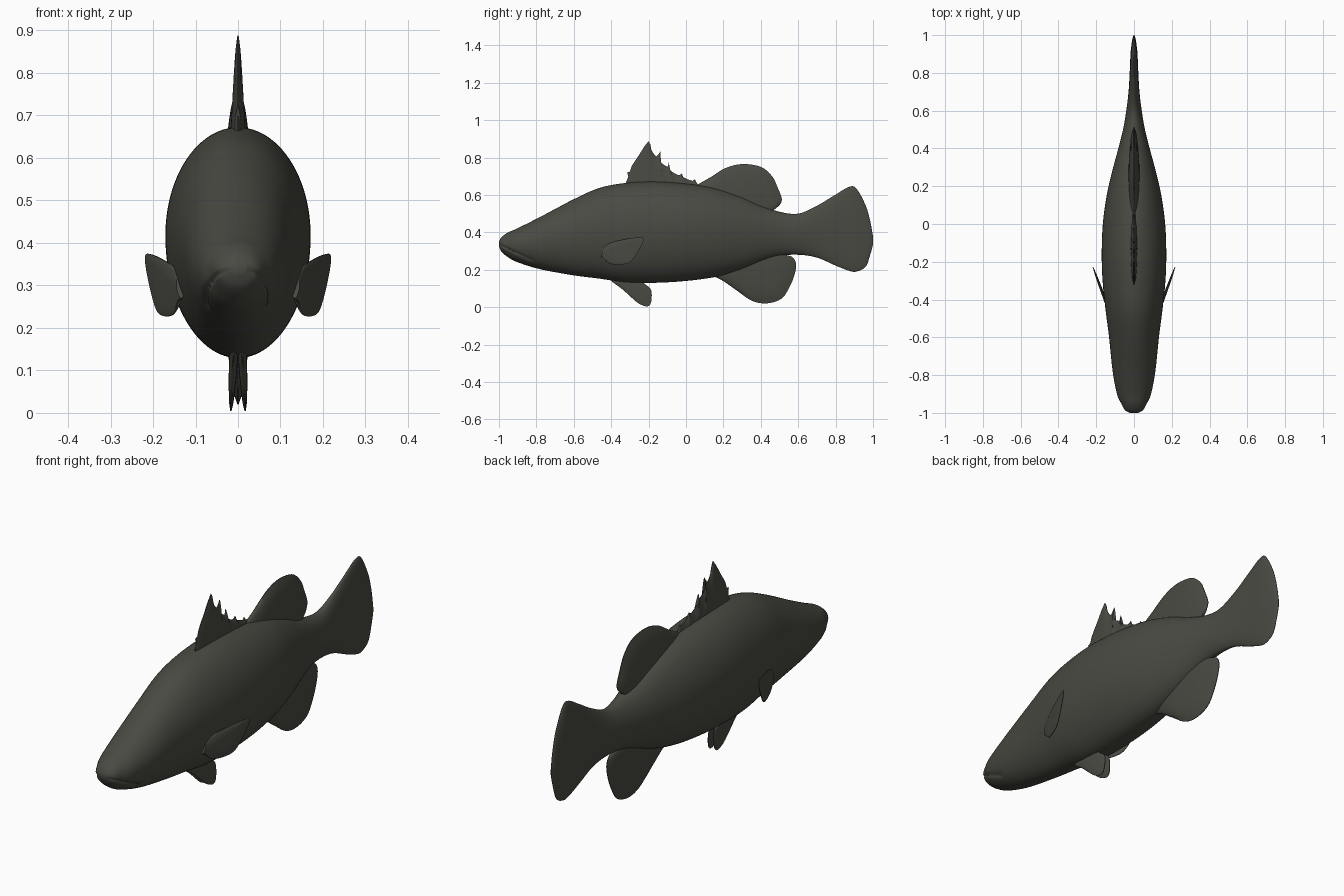
import bpy, bmesh, math
from mathutils import Vector

if "Cube" in bpy.data.objects:
    bpy.data.objects.remove(bpy.data.objects["Cube"])

mat = bpy.data.materials.new("dark olive grey")
mat.diffuse_color = (0.068, 0.068, 0.056, 1)
mat.use_nodes = True
mat.node_tree.nodes["Principled BSDF"].inputs["Base Color"].default_value = mat.diffuse_color


def spline(pts, steps):
    """Smooth curve through the given points."""
    p = [Vector(q) for q in pts]
    p = [p[0]] + p + [p[-1]]
    out = []
    for i in range(1, len(p) - 2):
        a, b, c, d = p[i - 1:i + 3]
        for s in range(steps):
            t = s / steps
            out.append(0.5 * (2 * b + (c - a) * t + (2 * a - 5 * b + 4 * c - d) * t * t
                              + (3 * b - a - 3 * c + d) * t ** 3))
    return out + [p[-1]]


def loft(name, rings, angle=50):
    """Skin closed rings into a capped solid."""
    bm = bmesh.new()
    vs = [[bm.verts.new(c) for c in r] for r in rings]
    n = len(vs[0])
    for a, b in zip(vs, vs[1:]):
        for k in range(n):
            bm.faces.new((a[k], a[(k + 1) % n], b[(k + 1) % n], b[k]))
    bm.faces.new(vs[0])
    bm.faces.new(vs[-1])
    bmesh.ops.recalc_face_normals(bm, faces=bm.faces)
    me = bpy.data.meshes.new(name)
    bm.to_mesh(me)
    bm.free()
    me.materials.append(mat)
    ob = bpy.data.objects.new(name, me)
    bpy.context.collection.objects.link(ob)
    bpy.ops.object.select_all(action='DESELECT')
    ob.select_set(True)
    bpy.context.view_layer.objects.active = ob
    bpy.ops.object.shade_smooth_by_angle(angle=math.radians(angle))
    return ob


def fin(name, root, edge, half, steps=5, xfun=lambda y, z: 0.0, power=2, m=8):
    """Thin fin between a straight root line and an outline, given as (y, z)."""
    tip = spline([(y, z, 0) for y, z in edge], steps)
    r0, r1 = Vector((*root[0], 0)), Vector((*root[1], 0))
    rings = []
    for i, e in enumerate(tip):
        u = i / (len(tip) - 1)
        base = r0.lerp(r1, u)
        sides = [[], []]
        for j in range(m + 1):
            t = j / m
            p = base.lerp(e, t)
            h = half * math.sqrt(max(0, math.sin(math.pi * u))) * max(0, 1 - t ** power) ** (1 / 1.5) + 0.0015
            x = xfun(p.x, p.y)
            sides[0].append((x - h, p.x, p.y))
            sides[1].append((x + h, p.x, p.y))
        rings.append(sides[0] + sides[1][::-1])
    return loft(name, rings)


# Body and tail fin: y, top z, bottom z, half width
sections = [
    (-1.0, .352, .325, .022), (-.985, .375, .295, .048), (-.95, .40, .266, .068),
    (-.9, .422, .24, .09), (-.78, .482, .203, .113), (-.6, .577, .17, .132),
    (-.46, .638, .152, .15), (-.32, .664, .132, .165), (-.17, .672, .13, .171),
    (0, .66, .14, .165), (.16, .635, .162, .143), (.3, .59, .2, .11),
    (.4, .545, .24, .083), (.5, .51, .273, .058), (.6, .50, .28, .041),
    (.7, .542, .265, .029), (.8, .602, .222, .023), (.87, .642, .195, .02),
    (.91, .635, .19, .018), (.96, .545, .215, .012), (.985, .46, .28, .007), (1.0, .375, .335, .002),
]
rings = []
N = 96
for y, top, bot, w in spline(sections, 8):
    mid = bot + (top - bot) * .53
    ring = []
    for k in range(N):
        a = 2 * math.pi * k / N
        x, s = w * math.cos(a), math.sin(a)
        z = mid + s * ((top - mid) if s > 0 else (mid - bot))
        # mouth groove running back and down from the snout
        if y < -.83:
            d = abs(z - (.335 - .48 * (y + 1)))
            x *= 1 - .12 * max(0, 1 - d / .009)
        ring.append((x, y, z))
    rings.append(ring)
loft("body_and_tail", rings, 60)

# Spiny front dorsal fin
fin("spiny_dorsal_fin", [(-.32, .64), (.08, .63)],
    [(-.32, .67), (-.308, .70), (-.315, .72), (-.30, .725), (-.29, .755), (-.25, .815),
     (-.20, .888), (-.185, .84), (-.158, .805), (-.136, .835), (-.148, .79), (-.10, .75),
     (-.092, .775), (-.088, .735), (-.04, .705), (-.022, .715), (-.015, .695),
     (.035, .675), (.045, .685), (.06, .66)], .018, steps=2, power=1)

# Soft rear dorsal fin and anal fin
fin("soft_dorsal_fin", [(.0, .61), (.46, .49)],
    [(.03, .64), (.07, .66), (.14, .70), (.21, .743), (.30, .765), (.40, .75), (.46, .70),
     (.49, .64), (.512, .58), (.50, .545), (.46, .515)], .028)
fin("anal_fin", [(.12, .21), (.50, .30)],
    [(.13, .17), (.19, .145), (.27, .09), (.35, .035), (.43, .02), (.51, .045), (.555, .11),
     (.582, .18), (.588, .235), (.565, .27), (.51, .28)], .026)

# Paired fins
for side, label in ((1, "left"), (-1, "right")):
    fin("pelvic_fin_" + label, [(-.40, .15), (-.25, .16)],
        [(-.395, .135), (-.34, .095), (-.29, .05), (-.25, .018), (-.205, .004),
         (-.186, .03), (-.186, .09), (-.215, .12), (-.24, .135)], .009,
        xfun=lambda y, z: side * (.010 + .05 * max(0, .14 - z)))
    fin("pectoral_fin_" + label, [(-.455, .27), (-.44, .32)],
        [(-.44, .265), (-.405, .232), (-.335, .229), (-.29, .25), (-.24, .325),
         (-.228, .37), (-.27, .372), (-.34, .36), (-.40, .345), (-.435, .325)], .007,
        xfun=lambda y, z: side * (.135 + .37 * (y + .45)))
